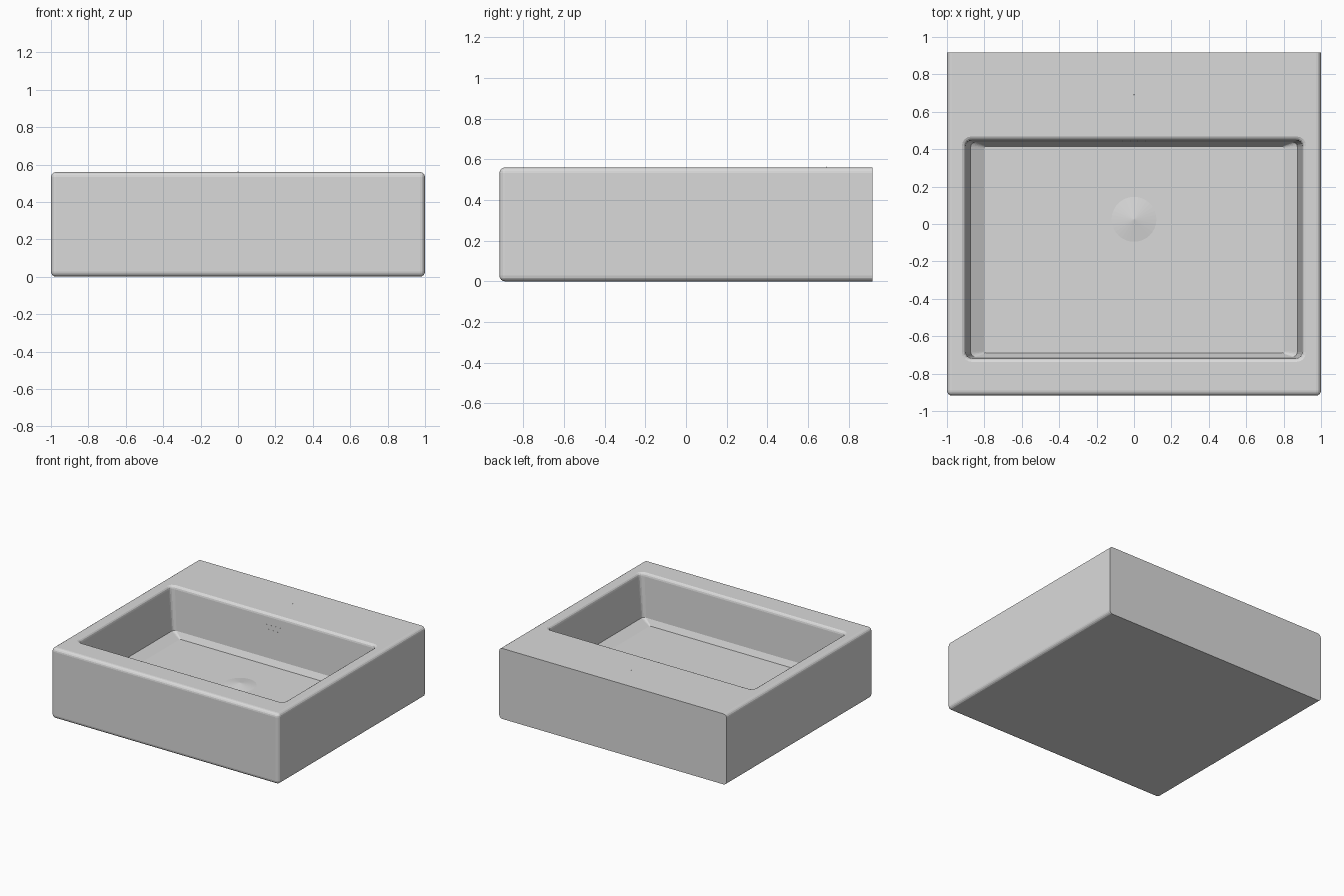
import bpy, bmesh, math
from mathutils import Matrix

cube = bpy.data.objects.get("Cube")
if cube:
    bpy.data.objects.remove(cube)


def material(name, rgb):
    m = bpy.data.materials.new(name)
    m.use_nodes = True
    m.diffuse_color = (*rgb, 1)
    m.node_tree.nodes["Principled BSDF"].inputs["Base Color"].default_value = (*rgb, 1)
    return m


ceramic = material("pale grey ceramic", (0.7, 0.7, 0.7))


def make_object(name, bm):
    bmesh.ops.recalc_face_normals(bm, faces=bm.faces)
    mesh = bpy.data.meshes.new(name)
    bm.to_mesh(mesh)
    bm.free()
    ob = bpy.data.objects.new(name, mesh)
    bpy.context.collection.objects.link(ob)
    mesh.materials.append(ceramic)
    return ob


def rounded_ring(bm, half_x, front, back, z, r, steps=4):
    """Ring of vertices around a rounded rectangle."""
    verts = []
    corners = [(half_x - r, back - r), (r - half_x, back - r),
               (r - half_x, front + r), (half_x - r, front + r)]
    for i, (cx, cy) in enumerate(corners):
        for k in range(steps + 1):
            a = math.pi / 2 * (i + k / steps)
            verts.append(bm.verts.new((cx + r * math.cos(a), cy + r * math.sin(a), z)))
    return verts


# Basin body: block with rounded edges, except around the flat wall side
TOP, HALF_DEPTH = 0.56, 0.918
bm = bmesh.new()
bmesh.ops.create_cube(bm, size=1, matrix=Matrix.Translation((0, 0, TOP / 2))
                      @ Matrix.Diagonal((2, 2 * HALF_DEPTH, TOP, 1)))
edges = [e for e in bm.edges if any(v.co.y < 0 for v in e.verts)]
bmesh.ops.bevel(bm, geom=edges, offset=0.028, segments=4, profile=0.5, affect='EDGES')
body = make_object("basin_body", bm)

# Bowl cutter: rounded rim, slightly tapered walls, shallow sloped floor sides
FLOOR = 0.17
bm = bmesh.new()
levels = [  # half width, front, back, height, corner radius
    (0.92, -0.737, 0.468, TOP + 0.02, 0.05),
    (0.92, -0.737, 0.468, TOP, 0.05),
    (0.91, -0.727, 0.458, TOP - 0.005, 0.042),
    (0.903, -0.721, 0.451, TOP - 0.013, 0.037),
    (0.90, -0.718, 0.448, TOP - 0.025, 0.033),
    (0.873, -0.71, 0.438, FLOOR + 0.045, 0.025),
    (0.80, -0.69, 0.415, FLOOR, 0.01),
]
rings = [rounded_ring(bm, *lv) for lv in levels]
for a, b in zip(rings, rings[1:]):
    for i in range(len(a)):
        j = (i + 1) % len(a)
        bm.faces.new((a[i], a[j], b[j], b[i]))
bm.faces.new(rings[0])
bm.faces.new(rings[-1])
cutter = make_object("bowl_cutter", bm)
cutter.hide_render = True

cut = body.modifiers.new("bowl", 'BOOLEAN')
cut.operation = 'DIFFERENCE'
cut.solver = 'EXACT'
cut.object = cutter
bpy.context.view_layer.objects.active = body
body.select_set(True)
bpy.ops.object.modifier_apply(modifier=cut.name)
bpy.data.objects.remove(cutter)


def cone(name, location, radius, height, sides, rotation=Matrix()):
    bm = bmesh.new()
    bmesh.ops.create_cone(bm, cap_ends=True, segments=sides, radius1=radius, radius2=0,
                          depth=height, matrix=Matrix.Translation(location) @ rotation)
    return make_object(name, bm)


# Drain cover: shallow raised cone on the bowl floor
cone("drain_cover", (0, 0.025, FLOOR + 0.009), 0.12, 0.018, 32)

# Tap hole marker on the rear deck
cone("tap_mark", (0, 0.69, TOP + 0.003), 0.002, 0.006, 8)

# Overflow dots on the rear wall of the bowl
face_front = Matrix.Rotation(math.pi / 2, 4, 'X')
for row, count in enumerate((4, 3)):
    for i in range(count):
        x = (i - (count - 1) / 2) * 0.04
        cone("overflow_dot", (x, 0.444, 0.475 - row * 0.035), 0.0025, 0.006, 8, face_front)
